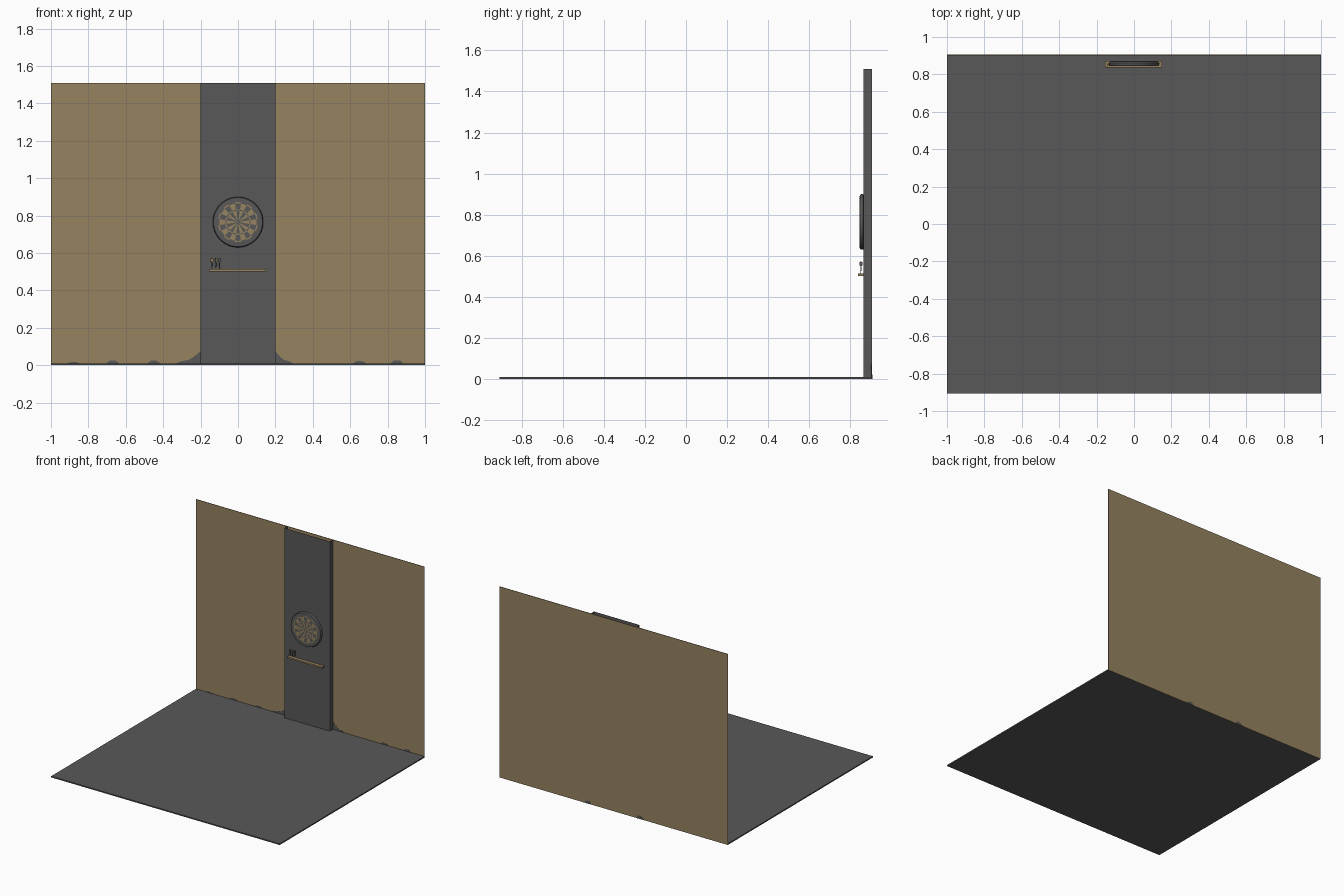
import bpy, bmesh, math

if "Cube" in bpy.data.objects:
    bpy.data.objects.remove(bpy.data.objects["Cube"])


def material(name, rgb):
    m = bpy.data.materials.new(name)
    m.diffuse_color = (*rgb, 1)
    m.use_nodes = True
    m.node_tree.nodes["Principled BSDF"].inputs["Base Color"].default_value = m.diffuse_color
    return m


GREY = material("dark grey", (0.098, 0.098, 0.098))
TAN = material("tan", (0.305, 0.227, 0.119))


def make(name, verts, faces, mats, indices=None, fix=True):
    me = bpy.data.meshes.new(name)
    me.from_pydata(verts, [], faces)
    for m in mats:
        me.materials.append(m)
    if indices:
        for p, i in zip(me.polygons, indices):
            p.material_index = i
    if fix:
        bm = bmesh.new()
        bm.from_mesh(me)
        bmesh.ops.recalc_face_normals(bm, faces=bm.faces)
        bm.to_mesh(me)
        bm.free()
    ob = bpy.data.objects.new(name, me)
    bpy.context.collection.objects.link(ob)
    return ob


def box(name, x0, x1, y0, y1, z0, z1, mat):
    v = [(x, y, z) for x in (x0, x1) for y in (y0, y1) for z in (z0, z1)]
    f = [(0, 1, 3, 2), (4, 6, 7, 5), (0, 4, 5, 1), (2, 3, 7, 6), (0, 2, 6, 4), (1, 5, 7, 3)]
    return make(name, v, f, [mat])


def plate(name, outline, y0, y1, mat):
    n = len(outline)
    v = [(x, y, z) for y in (y0, y1) for x, z in outline]
    f = [tuple(range(n)), tuple(range(n, 2 * n))]
    f += [(i, (i + 1) % n, n + (i + 1) % n, n + i) for i in range(n)]
    return make(name, v, f, [mat])


def lathe(name, profile, segs, mat, origin, axis):
    """Spin (radius, distance) points about the y or z axis through origin."""
    v, n = [], len(profile)
    for s in range(segs):
        a = 2 * math.pi * s / segs
        for r, d in profile:
            p = (r * math.cos(a), d, r * math.sin(a)) if axis == "y" else (r * math.cos(a), r * math.sin(a), d)
            v.append(tuple(o + q for o, q in zip(origin, p)))
    f = [(s * n + i, s * n + i + 1, (s + 1) % segs * n + i + 1, (s + 1) % segs * n + i)
         for s in range(segs) for i in range(n - 1)]
    f += [tuple(s * n for s in range(segs)), tuple(s * n + n - 1 for s in range(segs))]
    ob = make(name, v, f, [mat])
    bpy.ops.object.select_all(action="DESELECT")
    ob.select_set(True)
    bpy.context.view_layer.objects.active = ob
    bpy.ops.object.shade_smooth_by_angle(angle=math.radians(35))
    return ob


# Floor and back wall
box("floor", -1, 1, -0.907, 0.902, 0, 0.01, GREY)
box("wall", -1, 1, 0.902, 0.906, 0, 1.51, TAN)

# Hollow pillar, open at the top
pv = [(x, y, z) for x, y in ((-0.2, 0.902), (-0.2, 0.864), (0.2, 0.864), (0.2, 0.902)) for z in (0.01, 1.51)]
make("pillar", pv, [(2 * i, 2 * i + 2, 2 * i + 3, 2 * i + 1) for i in range(3)], [GREY], fix=False)

# Dark scuffs painted along the foot of the wall
for side, reach in ((-1, 1.2), (1, 0.85)):
    pts = [(0, 0.01), (0, 0.075), (0.03, 0.045), (0.05, 0.03), (0.09, 0.02), (0.11, 0.01)]
    plate("pillar_scuff", [(side * (0.2 + x * reach), z) for x, z in pts], 0.9012, 0.9025, GREY)
    plate("back_scuff", [(side * 0.2, 0), (side * 0.21, 0.022), (side * 0.235, 0.022), (side * 0.27, 0)],
          0.9055, 0.907, GREY)
for x, h in ((-0.88, 0.016), (-0.67, 0.025), (-0.45, 0.024), (0.65, 0.022), (0.85, 0.026)):
    plate("wall_scuff", [(x - 0.035, 0.01), (x - 0.015, h), (x + 0.015, h), (x + 0.035, 0.01)], 0.9012, 0.9025, GREY)

# Dartboard body
CZ = 0.765
lathe("dartboard_body", [(0.128, 0.868), (0.135, 0.862), (0.135, 0.852), (0.131, 0.846), (0.125, 0.845)],
      60, GREY, (0, 0, CZ), "y")

# Dartboard face: twenty sectors, rings coloured in a checker rule
radii = [0.004, 0.010, 0.062, 0.068, 0.100, 0.107]
SUB = 3
N = 20 * SUB
fv, ff, fi = [], [], []
for r in radii:
    for s in range(N):
        a = 2 * math.pi * (s / SUB - 0.5) / 20
        fv.append((r * math.sin(a), 0.8442, CZ + r * math.cos(a)))
for k in range(len(radii) - 1):
    for s in range(N):
        t = (s + 1) % N
        ff.append((k * N + s, k * N + t, (k + 1) * N + t, (k + 1) * N + s))
        odd = (s // SUB) % 2
        fi.append(0 if k == 0 else (odd if k in (1, 3) else 1 - odd))
ff.append(tuple(range(N)))
fi.append(1)
face = make("dartboard_face", fv, ff, [GREY, TAN], fi, fix=False)
bm = bmesh.new()
bm.from_mesh(face.data)
for f in bm.faces:
    f.normal_update()
    if f.normal.y > 0:
        f.normal_flip()
bm.to_mesh(face.data)
bm.free()

# Shelf
box("shelf", -0.155, 0.15, 0.838, 0.872, 0.502, 0.514, TAN)

# Three darts standing on the shelf
for x, mat in ((-0.14, TAN), (-0.118, TAN), (-0.098, GREY)):
    lathe("dart_barrel", [(0.0008, 0), (0.001, 0.012), (0.0028, 0.015), (0.0028, 0.03), (0.0014, 0.034), (0.0014, 0.058)],
          10, GREY, (x, 0.851, 0.514), "z")
    w = 0.008
    prof = [(0.0, 0.548), (w, 0.555), (w, 0.568), (0.0, 0.574), (-w, 0.568), (-w, 0.555)]
    plate("dart_flight_wide", [(x + a, z) for a, z in prof], 0.8506, 0.8514, mat)
    side = plate("dart_flight_deep", prof, -0.0004, 0.0004, mat)
    side.rotation_euler = (0, 0, math.pi / 2)
    side.location = (x, 0.851, 0)
